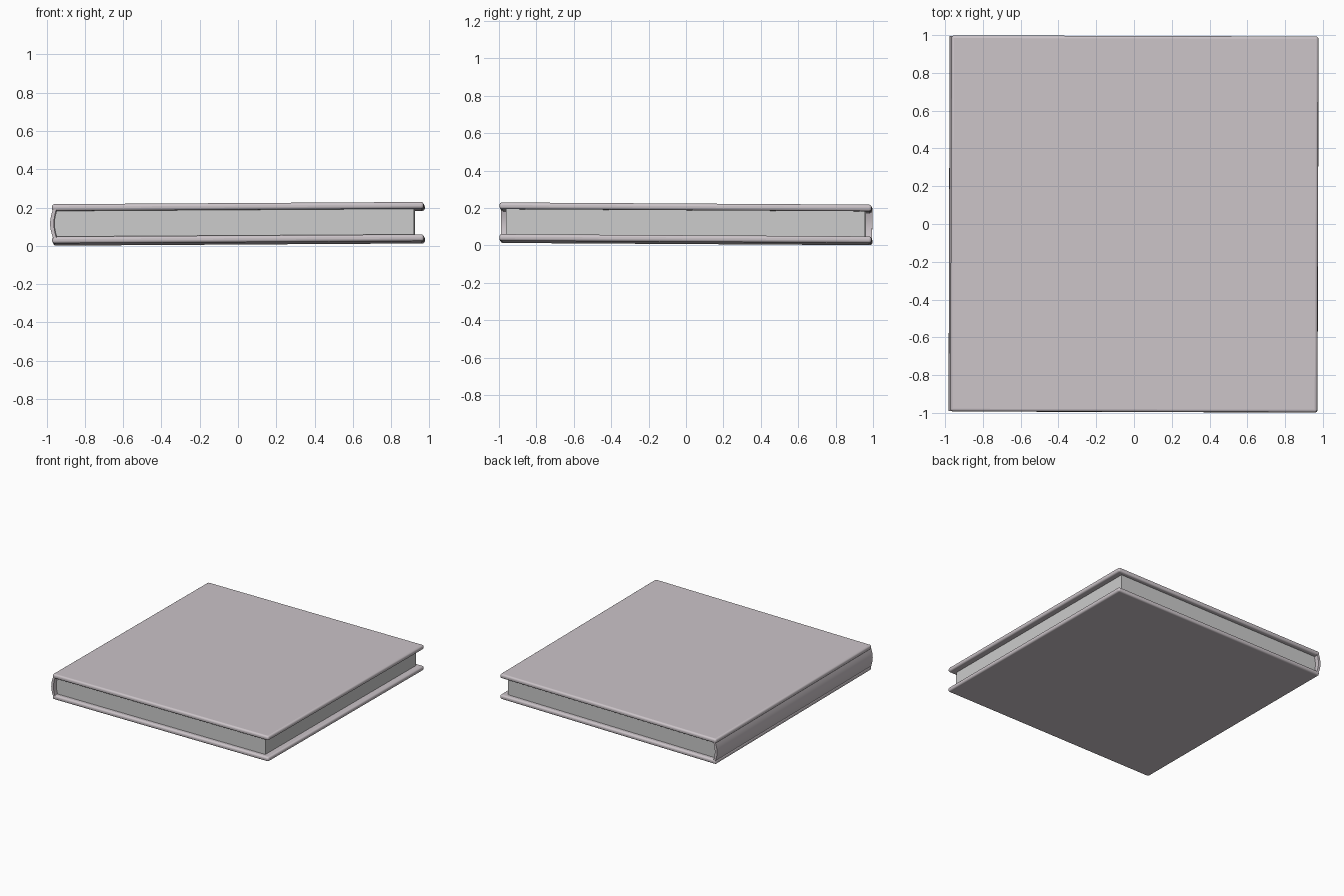
import bpy, bmesh, math
from mathutils import Matrix

if "Cube" in bpy.data.objects:
    bpy.data.objects.remove(bpy.data.objects["Cube"])

cloth = bpy.data.materials.new("cover_cloth")
cloth.diffuse_color = (0.60, 0.55, 0.58, 1)
cloth.use_nodes = True
cloth.node_tree.nodes["Principled BSDF"].inputs["Base Color"].default_value = cloth.diffuse_color

# The book lies very slightly tilted
TILT = (Matrix.Translation((0, 0, 0.115))
        @ Matrix.Rotation(-0.006, 4, 'Y')
        @ Matrix.Rotation(-0.006, 4, 'X')
        @ Matrix.Rotation(-0.003, 4, 'Z'))


def extrude_profile(name, points, half_y, mat=None, bevel=0.0):
    """Extrude an XZ outline along y, centred on y = 0."""
    bm = bmesh.new()
    face = bm.faces.new([bm.verts.new((x, -half_y, z)) for x, z in points])
    ext = bmesh.ops.extrude_face_region(bm, geom=[face])
    moved = [v for v in ext["geom"] if isinstance(v, bmesh.types.BMVert)]
    bmesh.ops.translate(bm, verts=moved, vec=(0, 2 * half_y, 0))
    bmesh.ops.recalc_face_normals(bm, faces=bm.faces)
    mesh = bpy.data.meshes.new(name)
    bm.to_mesh(mesh)
    bm.free()
    ob = bpy.data.objects.new(name, mesh)
    bpy.context.collection.objects.link(ob)
    ob.matrix_world = TILT
    if mat:
        mesh.materials.append(mat)
    if bevel:
        mod = ob.modifiers.new("rounded_edges", 'BEVEL')
        mod.width, mod.segments = bevel, 4
        mod.limit_method, mod.angle_limit = 'ANGLE', math.radians(50)
    bpy.context.view_layer.objects.active = ob
    ob.select_set(True)
    bpy.ops.object.shade_smooth_by_angle(angle=math.radians(40))
    ob.select_set(False)
    return ob


def bulge(x, depth, half_z, n=12):
    """Arc bowing towards -x, from top to bottom."""
    return [(x - depth * math.cos(math.pi / 2 * t), half_z * t)
            for t in (1 - 2 * i / n for i in range(n + 1))]


# Front and back cover boards with rounded edges
for name, side in (("top_cover", 1), ("bottom_cover", -1)):
    outer, inner = 0.1025 * side, 0.067 * side
    extrude_profile(name, [(-0.969, inner), (0.974, inner),
                           (0.974, outer), (-0.969, outer)],
                    0.995, cloth, 0.014)

# Curved spine, set in a shallow groove between the boards
extrude_profile("spine", bulge(-0.963, 0.016, 0.078)
                + bulge(-0.945, 0.014, 0.078)[::-1], 0.993, cloth)

# Page block with a back that follows the spine
extrude_profile("pages", bulge(-0.945, 0.012, 0.068)
                + [(0.922, -0.068), (0.922, 0.068)], 0.96)
